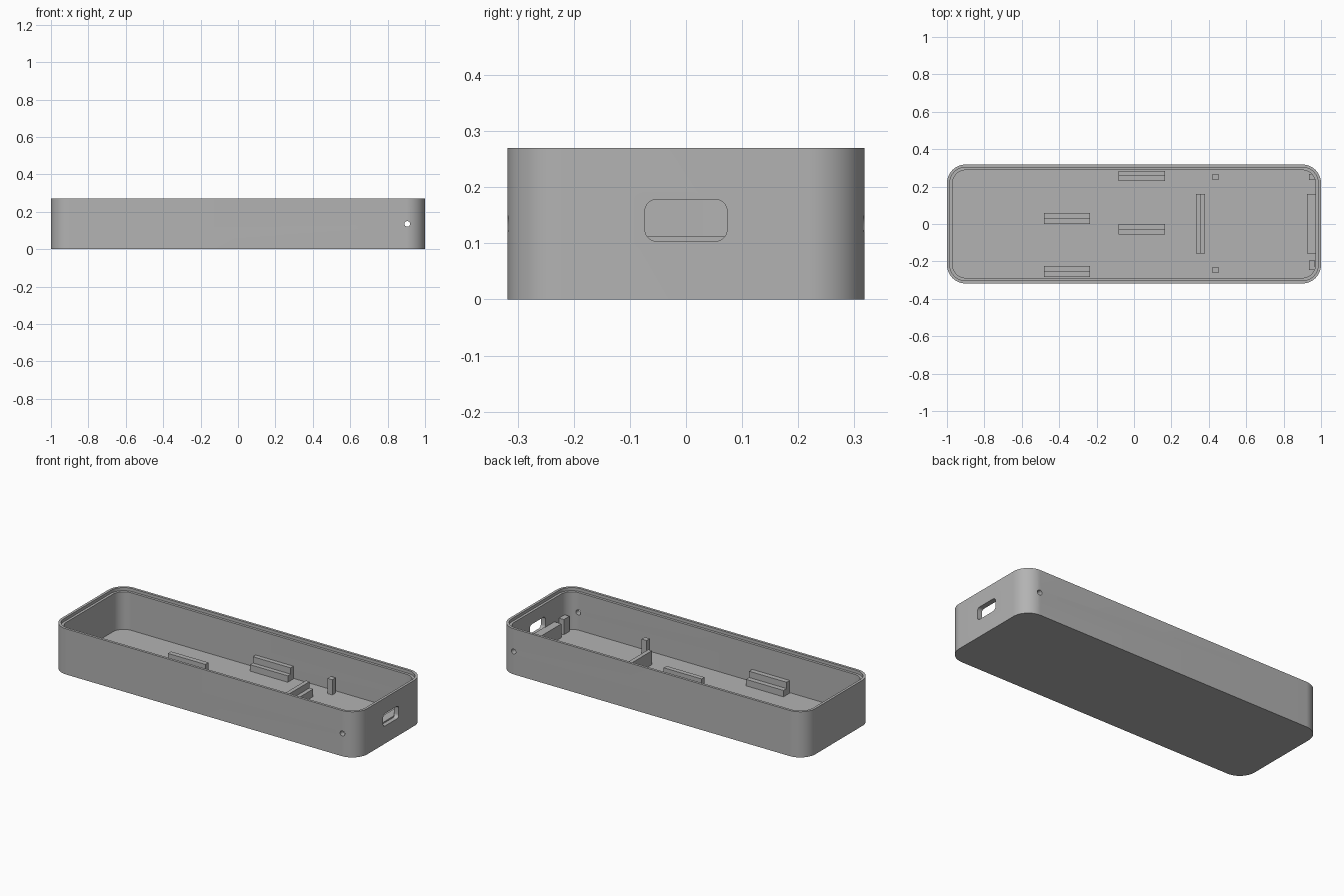
import bpy, bmesh, math

cube = bpy.data.objects.get("Cube")
if cube:
    bpy.data.objects.remove(cube, do_unlink=True)

# Single flat grey plastic
plastic = bpy.data.materials.new("grey_plastic")
plastic.use_nodes = True
GREY = (0.45, 0.45, 0.45, 1)
plastic.diffuse_color = GREY
plastic.node_tree.nodes["Principled BSDF"].inputs["Base Color"].default_value = GREY

HALF_X, HALF_Y, HEIGHT, RADIUS = 1.0, 0.318, 0.27, 0.1
WALL, LIP, LIP_DEPTH, FLOOR = 0.03, 0.015, 0.018, 0.03


def rounded_rect(hx, hy, r, steps):
    """Outline points of a rounded rectangle, counter-clockwise."""
    pts = []
    for q, (sx, sy) in enumerate([(1, 1), (-1, 1), (-1, -1), (1, -1)]):
        for i in range(steps + 1):
            a = (q + i / steps) * math.pi / 2
            pts.append((sx * (hx - r) + r * math.cos(a),
                        sy * (hy - r) + r * math.sin(a)))
    return pts


def skin(name, rings):
    """Close a stack of equal-length point rings into a solid."""
    bm = bmesh.new()
    loops = [[bm.verts.new(p) for p in ring] for ring in rings]
    n = len(loops[0])
    for low, high in zip(loops, loops[1:]):
        for i in range(n):
            j = (i + 1) % n
            bm.faces.new((low[i], low[j], high[j], high[i]))
    bm.faces.new(loops[0][::-1])
    bm.faces.new(loops[-1])
    bmesh.ops.recalc_face_normals(bm, faces=bm.faces)
    mesh = bpy.data.meshes.new(name)
    bm.to_mesh(mesh)
    bm.free()
    mesh.materials.append(plastic)
    obj = bpy.data.objects.new(name, mesh)
    bpy.context.collection.objects.link(obj)
    return obj


def block(name, x0, x1, y0, y1, top):
    """Box standing in the floor."""
    base = [(x0, y0), (x1, y0), (x1, y1), (x0, y1)]
    return skin(name, [[(x, y, z) for x, y in base] for z in (FLOOR - 0.01, top)])


def stepped(name, axis, along, high_edge, low_edge, high, low):
    """Support rail with a tall half at high_edge and a ledge at low_edge."""
    mid = (high_edge + low_edge) / 2
    base = FLOOR - 0.01
    profile = [(high_edge, base), (low_edge, base), (low_edge, low),
               (mid, low), (mid, high), (high_edge, high)]
    rings = [[(a, p, z) if axis == "x" else (p, a, z) for p, z in profile]
             for a in along]
    return skin(name, rings)


def cut(target, cutter):
    cutter.hide_render = True
    mod = target.modifiers.new("cut", "BOOLEAN")
    mod.operation, mod.solver, mod.object = "DIFFERENCE", "EXACT", cutter
    bpy.context.view_layer.objects.active = target
    bpy.ops.object.modifier_apply(modifier=mod.name)
    bpy.data.objects.remove(cutter, do_unlink=True)


# Open tray: outer wall, rim, recessed lip, inner wall, floor
levels = [(0, 0), (0, HEIGHT), (LIP, HEIGHT), (LIP, HEIGHT - LIP_DEPTH),
          (WALL, HEIGHT - LIP_DEPTH), (WALL, FLOOR)]
tray = skin("case_tray", [
    [(x, y, z) for x, y in rounded_rect(HALF_X - d, HALF_Y - d, RADIUS - d, 16)]
    for d, z in levels])

# Connector opening in the +x end
slot = rounded_rect(0.073, 0.037, 0.02, 8)
cut(tray, skin("port_cutter", [[(x, y, z + 0.141) for y, z in slot] for x in (0.95, 1.05)]))

# Round holes through both long walls
circle = [(0.905 + 0.015 * math.cos(a), 0.135 + 0.015 * math.sin(a))
          for a in (i * math.tau / 24 for i in range(24))]
for side in (-1, 1):
    cut(tray, skin("hole_cutter", [[(x, side * y, z) for x, z in circle] for y in (0.2, 0.4)]))

bpy.ops.object.select_all(action="DESELECT")
tray.select_set(True)
bpy.context.view_layer.objects.active = tray
bpy.ops.object.shade_smooth_by_angle(angle=math.radians(30))

# Stepped rails, ledges facing each other within each pair
left_span, mid_span = (-0.48, -0.235), (-0.083, 0.165)
stepped("left_rail_inner", "x", left_span, 0.06, 0.0, 0.105, 0.068)
stepped("left_rail_outer", "x", left_span, -0.283, -0.225, 0.105, 0.068)
stepped("middle_rail_inner", "x", mid_span, -0.055, 0.0, 0.105, 0.068)
stepped("middle_rail_outer", "x", mid_span, 0.283, 0.23, 0.105, 0.068)
stepped("cross_rail", "y", (-0.157, 0.16), 0.332, 0.38, 0.112, 0.075)

# Ledge below the connector opening, and board posts
block("port_ledge", 0.925, 0.975, -0.157, 0.16, 0.112)
block("board_post_back", 0.42, 0.452, 0.235, 0.266, 0.12)
block("board_post_front", 0.42, 0.452, -0.262, -0.231, 0.12)
block("corner_post_back", 0.935, 0.967, 0.235, 0.268, 0.12)
block("corner_post_front", 0.935, 0.967, -0.247, -0.195, 0.12)
